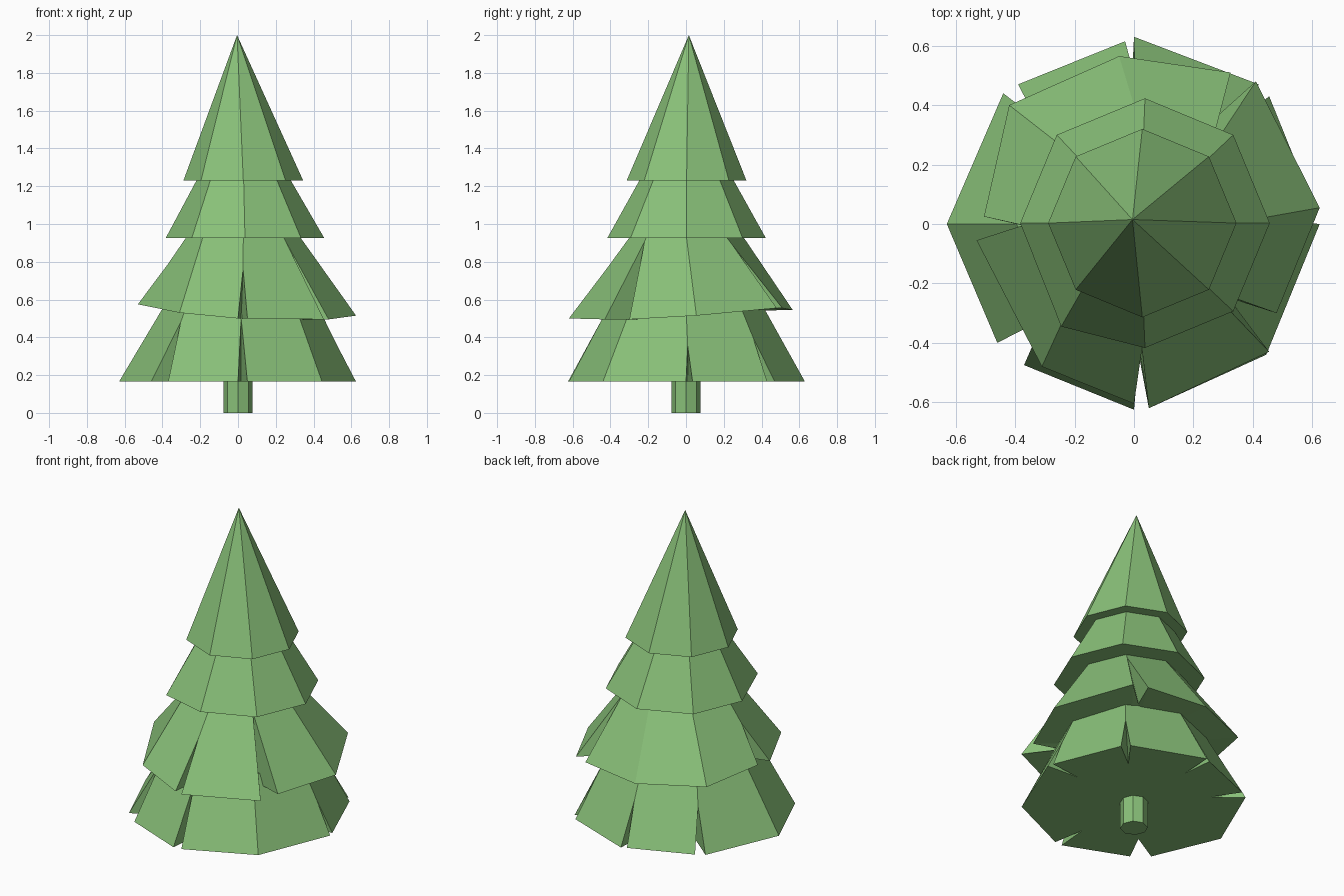
import bpy, bmesh
from math import cos, sin, pi
from mathutils import Vector

if "Cube" in bpy.data.objects:
    bpy.data.objects.remove(bpy.data.objects["Cube"])

green = bpy.data.materials.new("green")
green.diffuse_color = (0.25, 0.53, 0.19, 1)
green.use_nodes = True
green.node_tree.nodes["Principled BSDF"].inputs["Base Color"].default_value = green.diffuse_color


def ring(cx, cy, r, z):
    return [Vector((cx + r * cos(k * pi / 4), cy + r * sin(k * pi / 4), z)) for k in range(8)]


def finish(name, bm):
    bmesh.ops.remove_doubles(bm, verts=bm.verts, dist=1e-4)
    bmesh.ops.recalc_face_normals(bm, faces=bm.faces)
    me = bpy.data.meshes.new(name)
    bm.to_mesh(me)
    bm.free()
    me.materials.append(green)
    bpy.context.collection.objects.link(bpy.data.objects.new(name, me))


def tier(name, top, corners):
    """Eight-sided skirt. A corner is one point, or a slit: (end, start, height fraction)."""
    bm = bmesh.new()

    def face(*pts):
        bm.faces.new([bm.verts.new(p) for p in pts])

    info = []
    for k, c in enumerate(corners):
        if len(c) == 3 and isinstance(c[0], tuple):
            a, b = Vector(c[0]), Vector(c[1])
            mid = (a + b) / 2
            apex = mid.lerp(top[k], c[2])
            inner = Vector((mid.x * 0.68, mid.y * 0.68, mid.z))
            info.append((a, b, apex, inner))
        else:
            info.append((Vector(c), Vector(c), None, None))
    centre = sum((i[0] for i in info), Vector()) / 8
    for k in range(8):
        n = (k + 1) % 8
        end, start, apex, inner = info[k]
        nend, napex = info[n][0], info[n][2]
        # sloping panel and underside
        pts = [top[k]] + ([apex] if apex else []) + [start, nend]
        pts += ([napex] if napex else []) + [top[n]]
        face(*pts)
        face(centre, nend, start)
        # walls of the slit
        if apex:
            face(end, apex, inner)
            face(start, inner, apex)
            face(centre, end, inner)
            face(centre, inner, start)
    face(*top)
    finish(name, bm)


def slit(a, b, z, f):
    return ((*a, z), (*b, z), f)


# Trunk
bm = bmesh.new()
low, high = ring(0, 0, 0.077, 0), ring(0, 0, 0.077, 0.3)
lo = [bm.verts.new(p) for p in low]
hi = [bm.verts.new(p) for p in high]
for k in range(8):
    bm.faces.new((lo[k], lo[k - 1], hi[k - 1], hi[k]))
bm.faces.new(lo)
bm.faces.new(hi)
finish("trunk", bm)

# Lowest branches, split at six corners
z = 0.165
tier("branches_bottom", ring(0.015, 0, 0.41, 0.56), [
    slit((0.625, 0.0), (0.615, 0.035), z, 0.48),
    slit((0.455, 0.43), (0.42, 0.47), z, 0.6),
    slit((0.0, 0.63), (-0.03, 0.615), z, 0.6),
    slit((-0.39, 0.47), (-0.44, 0.44), z, 0.6),
    (-0.63, 0.0, z),
    slit((-0.46, -0.40), (-0.37, -0.475), z, 0.8),
    slit((0.0, -0.625), (0.05, -0.62), z, 0.85),
    (0.445, -0.44, z),
])

# Lower middle branches, four uneven panels
tier("branches_lower_middle", ring(0.028, 0.003, 0.305, 0.925), [
    (0.625, 0.055, 0.515),
    slit((0.41, 0.48), (0.325, 0.51), 0.555, 0.9),
    (-0.05, 0.565, 0.545),
    (-0.42, 0.40, 0.56),
    slit((-0.505, 0.025), (-0.53, -0.055), 0.575, 0.6),
    (-0.31, -0.48, 0.53),
    slit((0.0, -0.605), (0.05, -0.62), 0.5, 0.62),
    slit((0.455, -0.43), (0.48, -0.30), 0.495, 0.96),
])

# Upper middle branches
low = ring(0.037, 0.003, 0.42, 0.925)
low[5] = Vector((-0.245, -0.345, 0.925))
tier("branches_upper_middle", ring(0.03, 0.003, 0.25, 1.23), [tuple(p) for p in low])

# Pointed top
bm = bmesh.new()
base = [bm.verts.new(p) for p in ring(0.028, 0.003, 0.317, 1.23)]
tip = bm.verts.new((-0.005, 0.015, 2.0))
bm.faces.new(base)
for k in range(8):
    bm.faces.new((base[k - 1], base[k], tip))
finish("tree_top", bm)
